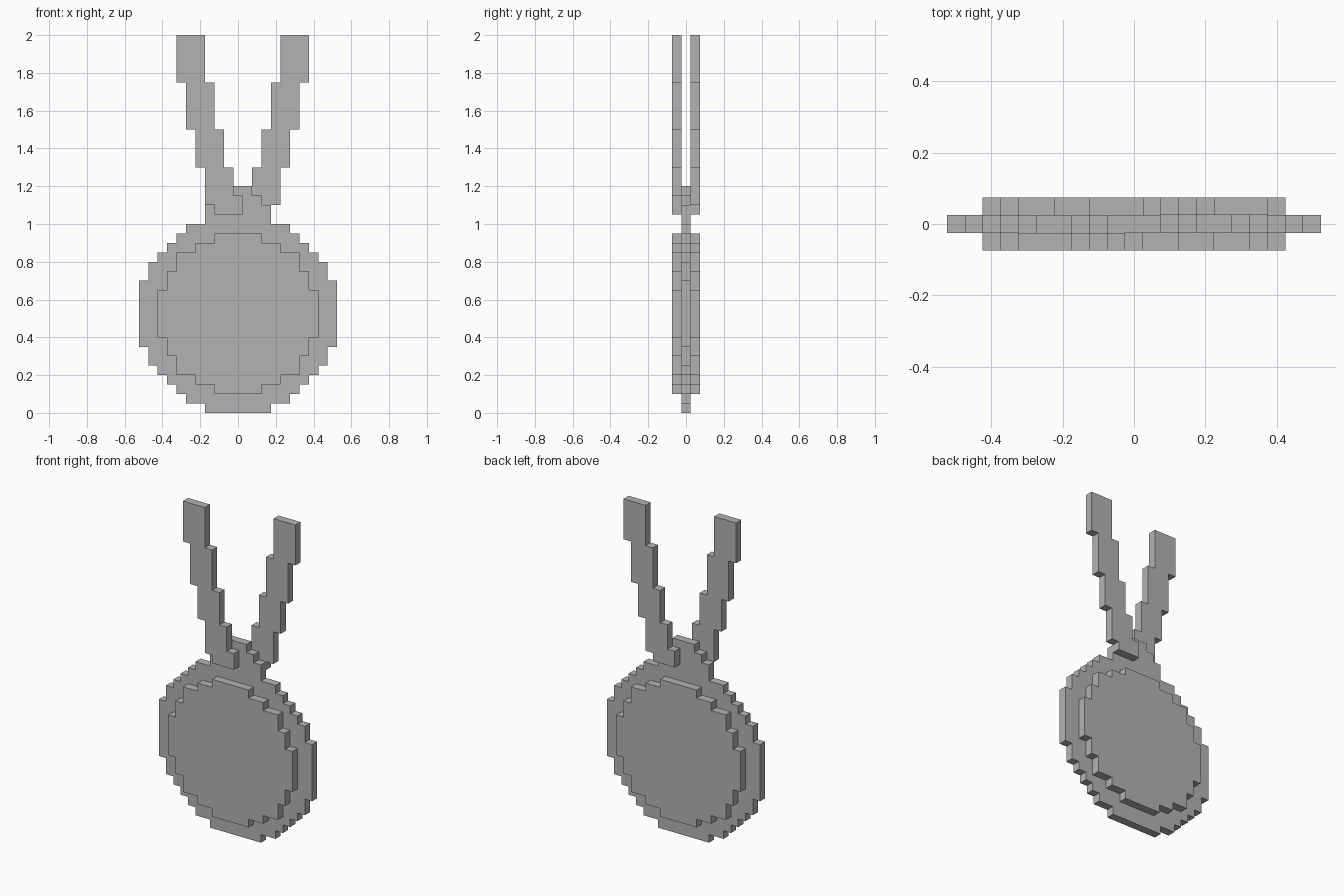
import bpy
import bmesh

cube = bpy.data.objects.get("Cube")
if cube:
    bpy.data.objects.remove(cube, do_unlink=True)

U = 0.05  # one block

grey = bpy.data.materials.new("plain grey")
grey.use_nodes = True
grey.diffuse_color = (0.45, 0.45, 0.45, 1)
bsdf = next(n for n in grey.node_tree.nodes if n.type == "BSDF_PRINCIPLED")
bsdf.inputs["Base Color"].default_value = grey.diffuse_color


def stepped_slab(name, base, rows, y0):
    """One-block-thick slab; rows are (top, left, right) in blocks, stacked from base."""
    right, left = [], []
    for top, x0, x1 in rows:
        right += [(x1, base), (x1, top)]
        left += [(x0, base), (x0, top)]
        base = top
    outline = list(dict.fromkeys(right + left[::-1]))
    bm = bmesh.new()
    face = bm.faces.new([bm.verts.new((x * U, y0, z * U)) for x, z in outline])
    ext = bmesh.ops.extrude_face_region(bm, geom=[face])
    verts = [v for v in ext["geom"] if isinstance(v, bmesh.types.BMVert)]
    bmesh.ops.translate(bm, verts=verts, vec=(0, U, 0))
    bmesh.ops.recalc_face_normals(bm, faces=bm.faces)
    mesh = bpy.data.meshes.new(name)
    bm.to_mesh(mesh)
    bm.free()
    mesh.materials.append(grey)
    obj = bpy.data.objects.new(name, mesh)
    bpy.context.collection.objects.link(obj)
    return obj


def symmetric(rows):
    return [(top, -half, half) for top, half in rows]


# Medal body with the stepped neck on top
body = [(1, 3.5), (2, 5.5), (3, 6.5), (4, 7.5), (5, 8.5), (7, 9.5), (14, 10.5),
        (16, 9.5), (17, 8.5), (18, 7.5), (19, 6.5), (20, 5.5),
        (22, 3.5), (23, 2.5), (24, 1.5)]
stepped_slab("medal_body", 0, symmetric(body), -U / 2)

# Raised plates on both faces
plate = [(3, 2.5), (4, 4.5), (6, 6.5), (8, 7.5), (13, 8.5),
         (15, 7.5), (17, 6.5), (18, 4.5), (19, 2.5)]
stepped_slab("front_plate", 2, symmetric(plate), -1.5 * U)
stepped_slab("back_plate", 2, symmetric(plate), U / 2)

# Ribbon tails, the back one mirrored about a line half a block off centre
ribbon = [(22, -2.5, 0.5), (23, -3.5, 0.5), (26, -3.5, -0.5),
          (30, -4.5, -1.5), (35, -5.5, -2.5), (40, -6.5, -3.5)]
stepped_slab("front_ribbon", 21, ribbon, -1.5 * U)
stepped_slab("back_ribbon", 21, [(t, 1 - b, 1 - a) for t, a, b in ribbon], U / 2)
